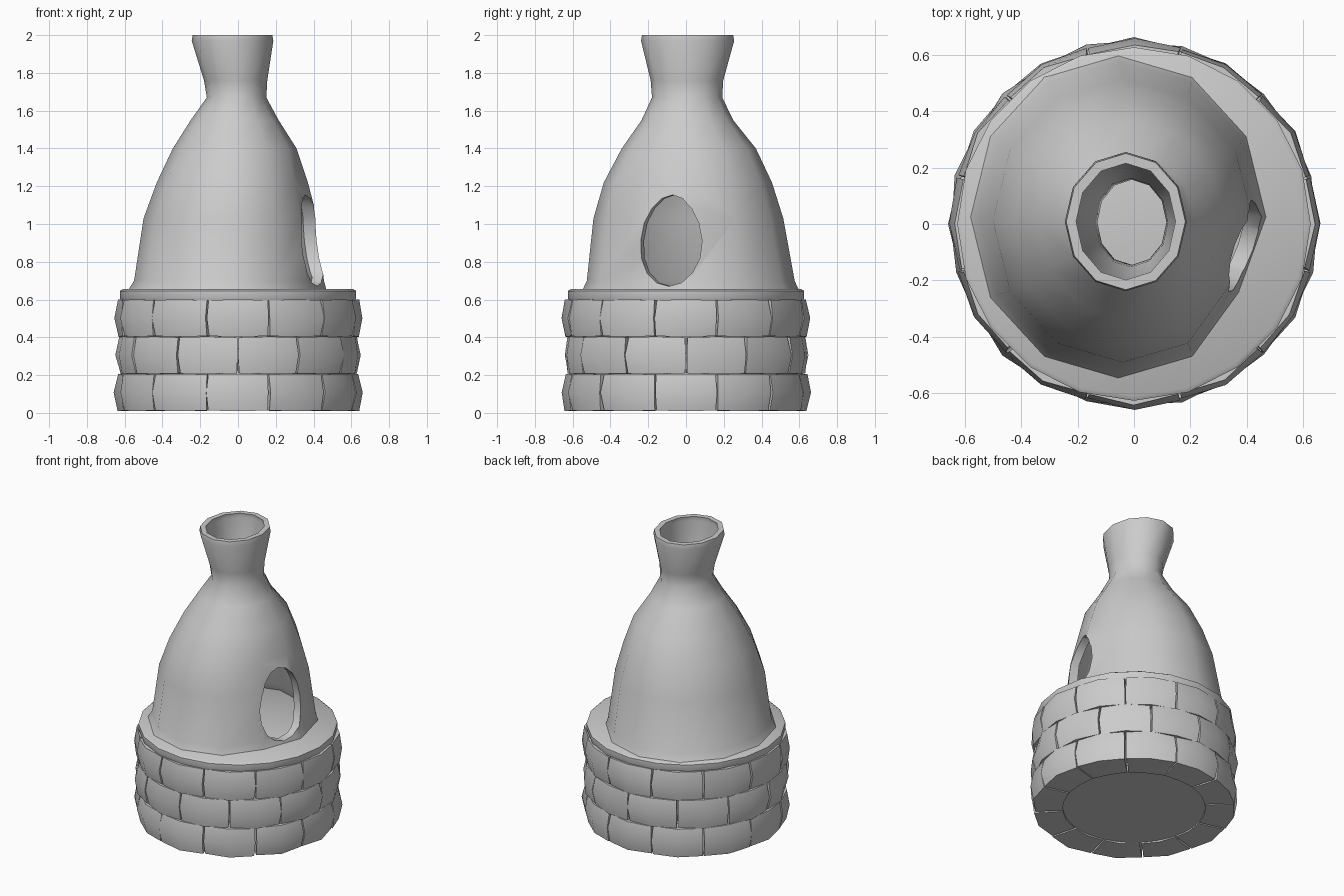
import bpy, bmesh, math, random
from mathutils import Vector

random.seed(4)
if "Cube" in bpy.data.objects:
    bpy.data.objects.remove(bpy.data.objects["Cube"], do_unlink=True)

clay = bpy.data.materials.new("grey_clay")
clay.use_nodes = True
GREY = (0.6, 0.6, 0.6, 1)
clay.diffuse_color = GREY
clay.node_tree.nodes["Principled BSDF"].inputs["Base Color"].default_value = GREY


def finish(name, bm, angle):
    """Turn a bmesh into a named, shaded object."""
    bmesh.ops.recalc_face_normals(bm, faces=bm.faces)
    mesh = bpy.data.meshes.new(name)
    bm.to_mesh(mesh)
    bm.free()
    mesh.materials.append(clay)
    obj = bpy.data.objects.new(name, mesh)
    bpy.context.collection.objects.link(obj)
    smooth(obj, angle)
    return obj


def smooth(obj, angle):
    bpy.ops.object.select_all(action="DESELECT")
    obj.select_set(True)
    bpy.context.view_layer.objects.active = obj
    bpy.ops.object.shade_smooth_by_angle(angle=math.radians(angle))


def loft(bm, rings, closed=False):
    """Skin a list of equal-length point rings; cap or close the ends."""
    loops = [[bm.verts.new(p) for p in ring] for ring in rings]
    n = len(loops[0])
    pairs = list(zip(loops, loops[1:]))
    if closed:
        pairs.append((loops[-1], loops[0]))
    else:
        bm.faces.new(loops[0])
        bm.faces.new(loops[-1])
    for a, b in pairs:
        for i in range(n):
            j = (i + 1) % n
            bm.faces.new((a[i], a[j], b[j], b[i]))


def circle(r, z, n):
    return [(r * math.cos(math.tau * i / n), r * math.sin(math.tau * i / n), z) for i in range(n)]


# Brick courses: pillow-shaped blocks, each course offset by half a brick
def brick(name, centre_angle, z_mid):
    bm = bmesh.new()
    bmesh.ops.create_cube(bm, size=2)
    bmesh.ops.subdivide_edges(bm, edges=bm.edges[:], cuts=1, use_grid_fill=True)
    for v in bm.verts:
        u, w, h = v.co
        a = centre_angle + u * math.radians(14.75 - 0.3 * abs(h)) + random.uniform(-0.005, 0.005)
        r = 0.545 + w * 0.095
        if w > 0:
            r += 0.016 - 0.012 * u * u - 0.018 * h * h + random.uniform(-0.006, 0.006)
        z = z_mid + h * (0.099 - 0.004 * u * u)
        v.co = (r * math.cos(a), r * math.sin(a), z)
    finish(name, bm, 40)


for row in range(3):
    for i in range(12):
        turn = math.radians(30 * i + (15 if row == 1 else 0))
        brick(f"brick_{row + 1}_{i + 1}", turn, 0.108 + 0.197 * row)

# Core behind the bricks, and the floor slab that carries the dome
bm = bmesh.new()
loft(bm, [circle(0.452, 0.02, 20), circle(0.452, 0.61, 20)])
finish("base_core", bm, 30)
bm = bmesh.new()
loft(bm, [circle(0.62, 0.595, 20), circle(0.626, 0.61, 20),
          circle(0.626, 0.645, 20), circle(0.61, 0.655, 20)])
finish("floor_slab", bm, 50)

# Dome and chimney: height, left, right, front, back extents
OUTER = [
    (0.645, -0.585, 0.47, -0.55, 0.60),
    (0.70, -0.55, 0.455, -0.525, 0.575),
    (1.03, -0.50, 0.42, -0.49, 0.515),
    (1.22, -0.43, 0.37, -0.435, 0.455),
    (1.40, -0.345, 0.31, -0.34, 0.37),
    (1.55, -0.25, 0.215, -0.235, 0.25),
    (1.67, -0.165, 0.15, -0.18, 0.192),
    (1.76, -0.18, 0.155, -0.187, 0.197),
    (1.97, -0.245, 0.187, -0.238, 0.255),
    (2.0, -0.24, 0.182, -0.233, 0.25),
]


def shell_ring(z, left, right, front, back, inset):
    cx, cy = (left + right) / 2, (front + back) / 2
    rx, ry = (right - left) / 2 - inset, (back - front) / 2 - inset
    pts = []
    for i in range(12):
        a = math.tau * i / 12
        flat = 0.94 if i == 11 and z < 1.3 else 1  # flattened doorway side
        pts.append((cx + rx * flat * math.cos(a), cy + ry * flat * math.sin(a), z))
    return pts


rings = [shell_ring(*row, 0) for row in OUTER]
rings += [shell_ring(*row, 0.035 if row[0] > 1.6 else 0.06) for row in reversed(OUTER)]
bm = bmesh.new()
loft(bm, rings, closed=True)
dome = finish("dome_and_chimney", bm, 50)

# Oval doorway cut through the shell
out = Vector((0.957, -0.29, 0))
side = Vector((0.29, 0.957, 0))
centre = Vector((0.385, -0.08, 0.912))
bm = bmesh.new()
section = []
for i in range(16):
    t = math.tau * i / 16
    wide = 0.167 * (1 - 0.1 * math.sin(t))
    section.append(centre + side * (wide * math.cos(t)) + Vector((0, 0, 0.242 * math.sin(t))))
loft(bm, [[p - out * 0.25 for p in section], [p + out * 0.3 for p in section]])
cutter = finish("doorway_cutter", bm, 30)
cutter.hide_render = True

cut = dome.modifiers.new("doorway", "BOOLEAN")
cut.operation = "DIFFERENCE"
cut.solver = "EXACT"
cut.object = cutter
bpy.context.view_layer.objects.active = dome
bpy.ops.object.modifier_apply(modifier=cut.name)
bpy.data.objects.remove(cutter, do_unlink=True)
smooth(dome, 50)
